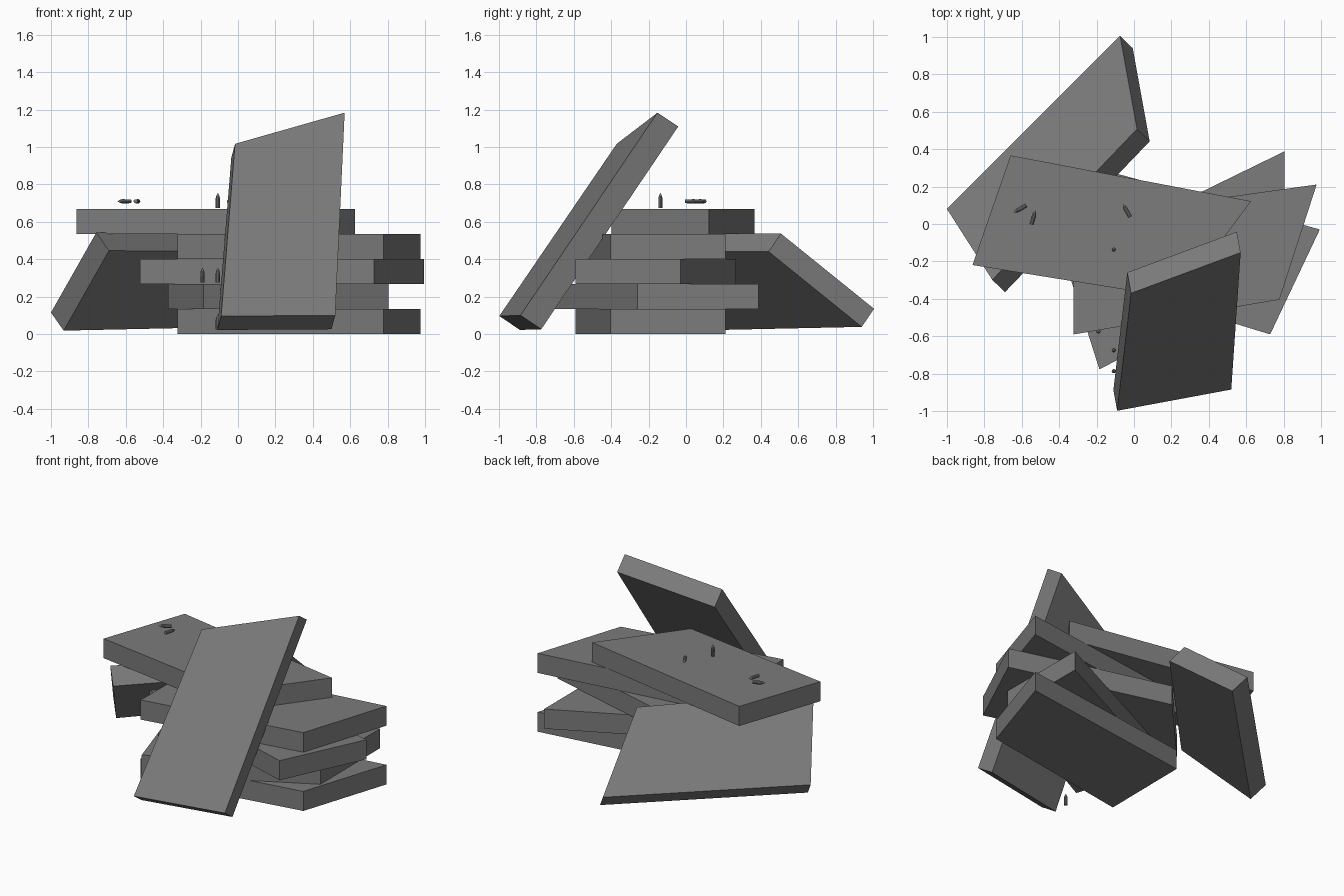
import bpy, bmesh, math
from mathutils import Vector, Matrix

if "Cube" in bpy.data.objects:
    bpy.data.objects.remove(bpy.data.objects["Cube"])

T = 0.135    # slab thickness
PITCH = 0.134
# skewed slab outline: long side A-B, short side D-C
OUTLINE = [(0, 0), (1.309, 0), (1.027, -0.582), (-0.09, -0.614)]

DARK = bpy.data.materials.new("dark_grey")
DARK.diffuse_color = (0.2, 0.2, 0.2, 1)
DARK.use_nodes = True
DARK.node_tree.nodes["Principled BSDF"].inputs["Base Color"].default_value = DARK.diffuse_color


def finish(name, bm, matrix):
    bmesh.ops.recalc_face_normals(bm, faces=bm.faces[:])
    me = bpy.data.meshes.new(name)
    bm.to_mesh(me)
    bm.free()
    me.materials.append(DARK)
    ob = bpy.data.objects.new(name, me)
    ob.matrix_world = matrix
    bpy.context.collection.objects.link(ob)
    return ob


def slab(name, matrix, z0=0.0, thick=T):
    bm = bmesh.new()
    face = bm.faces.new([bm.verts.new((x, y, z0)) for x, y in OUTLINE])
    ext = bmesh.ops.extrude_face_region(bm, geom=[face])
    verts = [g for g in ext["geom"] if isinstance(g, bmesh.types.BMVert)]
    bmesh.ops.translate(bm, verts=verts, vec=(0, 0, thick))
    return finish(name, bm, matrix)


def leaning_frame(a, b, d):
    a, b, d = Vector(a), Vector(b), Vector(d)
    x = (b - a).normalized()
    z = (d - a).cross(x).normalized()
    y = z.cross(x)
    m = Matrix((x, y, z)).transposed().to_4x4()
    m.translation = a
    return m


# stacked slabs: corner A and turn of each layer, bottom to top
layers = [((-0.32, 0.03), 7.95), ((-0.373, -0.186), 26.0), ((0.728, -0.59), 163.0),
          ((-0.32, 0.03), 7.95), ((-0.66, 0.367), -10.8)]
for i, ((x, y), turn) in enumerate(layers):
    m = Matrix.Translation((x, y, i * PITCH)) @ Matrix.Rotation(math.radians(turn), 4, 'Z')
    slab(f"stacked_slab_{i + 1}", m, thick=PITCH)

# leaning slabs, placed by their outer face
slab("leaning_slab_front", leaning_frame((0.52, -0.885, 0.10), (0.57, -0.155, 1.18),
                                         (-0.085, -0.995, 0.10)))
slab("leaning_slab_back", leaning_frame((-1.0, 0.08, 0.115), (-0.08, 1.0, 0.135),
                                        (-0.76, -0.29, 0.535)), z0=-T)

# small pointed pegs
PROFILE = [(0, 0), (0.011, 0), (0.0115, 0.05), (0.0085, 0.064), (0, 0.08)]


def peg(name, base, direction):
    bm = bmesh.new()
    pts = [bm.verts.new((r, 0, z)) for r, z in PROFILE]
    edges = [bm.edges.new(p) for p in zip(pts, pts[1:])]
    bmesh.ops.spin(bm, geom=pts + edges, cent=(0, 0, 0), axis=(0, 0, 1),
                   angle=math.tau, steps=10)
    bmesh.ops.remove_doubles(bm, verts=bm.verts[:], dist=0.0005)
    q = Vector(direction).to_track_quat('Z', 'Y')
    return finish(name, bm, Matrix.Translation(base) @ q.to_matrix().to_4x4())


standing = [(-0.108, -0.137, 0.675), (-0.19, -0.575, 0.275), (-0.108, -0.675, 0.275),
            (-0.108, -0.787, 0.025)]
for i, p in enumerate(standing):
    peg(f"standing_peg_{i + 1}", p, (0, 0, 1))

lying = [((-0.575, 0.1, 0.71), (-0.87, -0.5, 0)), ((-0.548, -0.003, 0.71), (0.27, 0.96, 0)),
         ((-0.02, 0.037, 0.71), (-0.5, 0.87, 0))]
for i, (p, d) in enumerate(lying):
    peg(f"lying_peg_{i + 1}", p, d)
